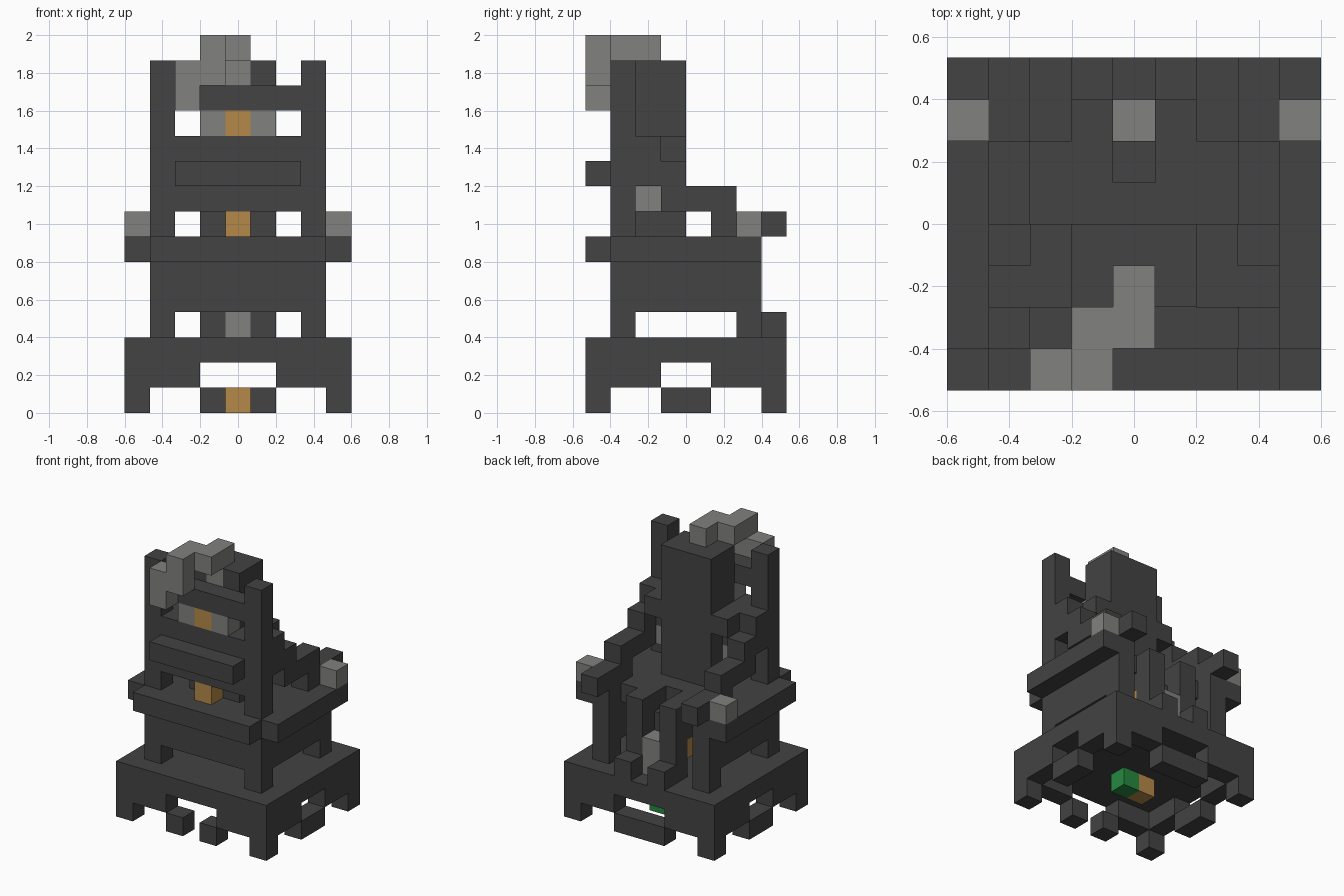
import bpy, bmesh, math
from mathutils import Vector
from itertools import product

cube = bpy.data.objects.get("Cube")
if cube:
    bpy.data.objects.remove(cube, do_unlink=True)

U = 2 / 15                 # size of one block
NX, NY = 9, 8              # blocks across and deep


def material(name, rgb):
    m = bpy.data.materials.new(name)
    m.use_nodes = True
    col = (*rgb, 1)
    m.diffuse_color = col
    bsdf = m.node_tree.nodes["Principled BSDF"]
    bsdf.inputs["Base Color"].default_value = col
    bsdf.inputs["Roughness"].default_value = 0.9
    return m


DARK = material("dark_stone", (0.056, 0.056, 0.056))
GREY = material("grey_stone", (0.22, 0.225, 0.215))
GOLD = material("gold", (0.46, 0.25, 0.065))
GREEN = material("green_gem", (0.02, 0.25, 0.05))

DIRS = [Vector(d) for d in ((1, 0, 0), (-1, 0, 0), (0, 1, 0), (0, -1, 0), (0, 0, 1), (0, 0, -1))]


def part(name, mat, *boxes, mirror=False):
    """Join boxes of blocks (x, y, z ranges, inclusive) into one outer skin."""
    cells = set()
    for xs, ys, zs in boxes:
        rng = [range(r, r + 1) if isinstance(r, int) else range(r[0], r[1] + 1) for r in (xs, ys, zs)]
        for c in product(*rng):
            cells.add(c)
            if mirror:
                cells.add((NX - 1 - c[0], c[1], c[2]))
    bm = bmesh.new()
    for c in sorted(cells):
        centre = Vector(c) + Vector((0.5 - NX / 2, 0.5 - NY / 2, 0.5))
        for d in DIRS:
            if tuple(int(a + b) for a, b in zip(c, d)) in cells:
                continue
            u = Vector((d.y, d.z, d.x))
            v = d.cross(u)
            corners = [(centre + (d + u * a + v * b) / 2) * U
                       for a, b in ((-1, -1), (1, -1), (1, 1), (-1, 1))]
            bm.faces.new([bm.verts.new(p) for p in corners])
    bmesh.ops.remove_doubles(bm, verts=bm.verts, dist=U / 100)
    bmesh.ops.dissolve_limit(bm, angle_limit=math.radians(1), verts=bm.verts, edges=bm.edges)
    mesh = bpy.data.meshes.new(name)
    bm.to_mesh(mesh)
    bm.free()
    mesh.materials.append(mat)
    bpy.context.collection.objects.link(bpy.data.objects.new(name, mesh))


# Base: slab, corner brackets, feet and the loose blocks between them
part("base_slab", DARK, ((0, 8), (0, 7), 2))
part("base_brackets", DARK,
     ((0, 2), 0, 1), (0, (0, 2), 1), ((0, 2), 7, 1), (0, (5, 7), 1),
     (0, 0, 0), (0, 7, 0), mirror=True)
part("front_foot_blocks", DARK, (3, 0, 0), mirror=True)
part("side_foot_bars", DARK, (0, (3, 4), 0), mirror=True)
part("back_foot_bar", DARK, ((3, 5), 7, 0))
part("base_gold_block", GOLD, (4, 4, 0))
part("base_green_block", GREEN, (5, 4, 0))

# Seat box: front panel, side panels and legs
part("front_panel", DARK, ((1, 7), 1, (4, 5)))
part("side_panels", DARK, (1, (2, 6), (4, 5)), (1, 1, 3), (1, 6, 3), mirror=True)
part("seat", DARK, ((1, 7), (0, 4), 6), ((1, 3), 5, 6), (1, 6, 6), (0, (1, 6), 6),
     ((5, 7), 5, 6), (7, 6, 6), (8, (1, 6), 6))

# Columns and steps at the open side of the seat
part("step_columns", DARK, (3, 6, (3, 6)), (3, 5, 5), (3, 7, 3), mirror=True)
part("step_infill", DARK, (4, 5, 5))
part("step_grey_block", GREY, (4, 6, (3, 4)))
part("step_gold_blocks", GOLD, ((3, 5), 5, 4))

# Armrests falling in steps to a scrolled end
part("armrests", DARK, (1, 2, (9, 10)), (1, 3, (8, 9)), (1, (4, 5), 8), (1, (5, 7), 7),
     (2, 2, (9, 10)), (2, 3, 10), mirror=True)
part("armrest_end_blocks", GREY, (0, 6, 7), mirror=True)
part("armrest_inner_blocks", GREY, (2, 2, 8), mirror=True)

# Tall panel with side posts and cross bars
part("posts", DARK, (1, 1, (7, 13)), mirror=True)
part("tall_panel", DARK, ((2, 6), 1, (8, 10)))
part("panel_bar", DARK, ((2, 6), 0, 9))
part("top_bar", DARK, ((2, 6), 1, 12))
part("lower_gold_block", GOLD, (4, 1, 7))
part("upper_gold_block", GOLD, (4, 1, 11))
part("upper_grey_blocks", GREY, (3, 1, 11), mirror=True)

# Core tower behind the panel
part("tower", DARK, ((3, 5), 3, (7, 13)), ((3, 5), 2, (7, 12)), (3, 2, 13), (5, 2, 13))

# Crooked grey ornament on top
part("crest", GREY, (2, 0, (12, 13)), (3, 0, (13, 14)), ((3, 4), 1, 14), (4, 2, (13, 14)))
